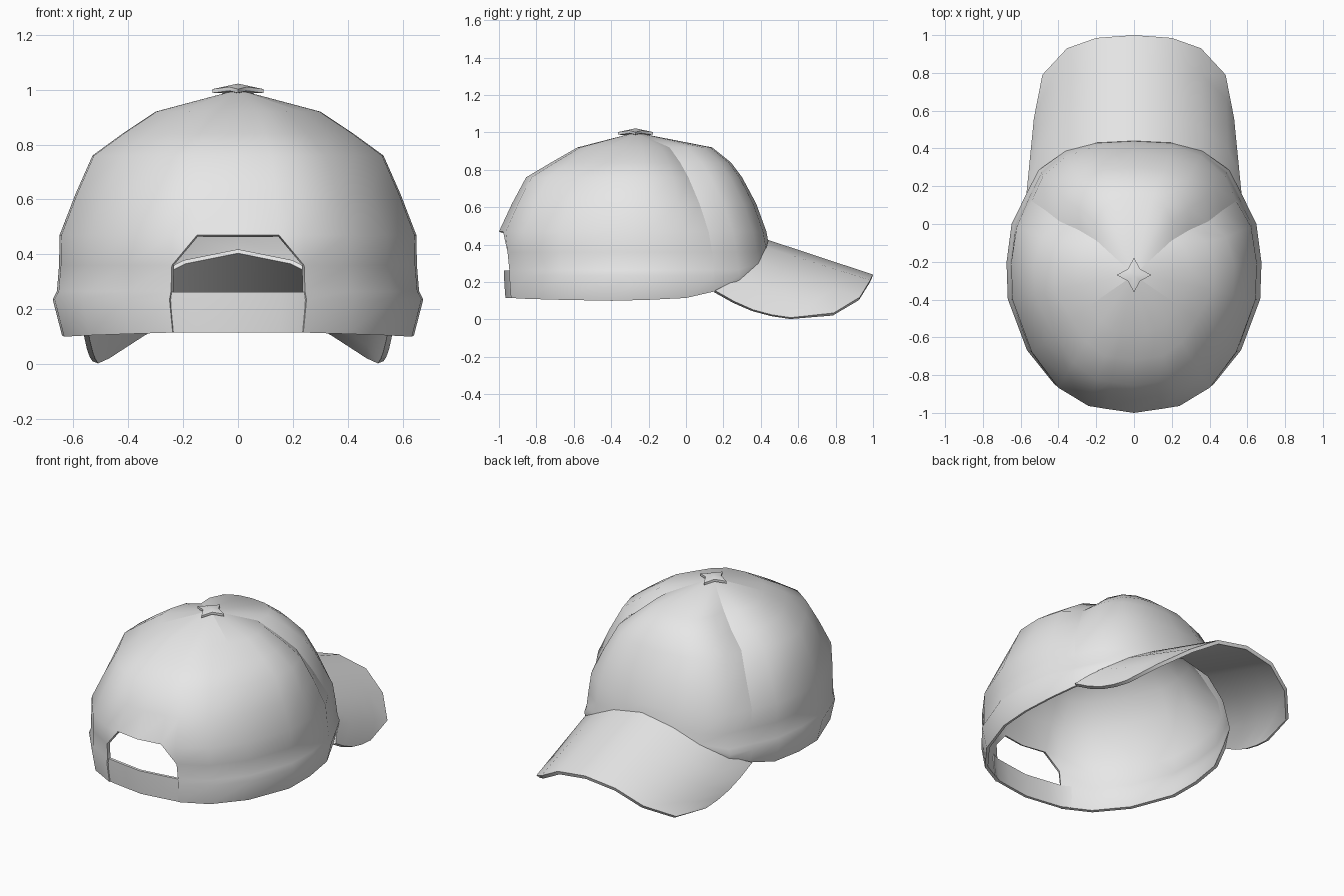
import bpy, bmesh, math
from mathutils import Vector

if "Cube" in bpy.data.objects:
    bpy.data.objects.remove(bpy.data.objects["Cube"])

fabric = bpy.data.materials.new("light grey fabric")
fabric.use_nodes = True
grey = (0.8, 0.8, 0.8, 1)
fabric.diffuse_color = grey
fabric.node_tree.nodes["Principled BSDF"].inputs["Base Color"].default_value = grey


def finish(bm, name, thickness=0, angle=50):
    """Turn a bmesh into a thick, smooth shaded fabric part."""
    bmesh.ops.remove_doubles(bm, verts=bm.verts, dist=0.0005)
    bmesh.ops.dissolve_degenerate(bm, edges=bm.edges, dist=0.0001)
    mesh = bpy.data.meshes.new(name)
    bm.to_mesh(mesh)
    bm.free()
    mesh.materials.append(fabric)
    obj = bpy.data.objects.new(name, mesh)
    bpy.context.collection.objects.link(obj)
    bpy.ops.object.select_all(action='DESELECT')
    bpy.context.view_layer.objects.active = obj
    obj.select_set(True)
    if thickness:
        mod = obj.modifiers.new("thickness", 'SOLIDIFY')
        mod.thickness, mod.offset = thickness, -1
        bpy.ops.object.modifier_apply(modifier=mod.name)
    bpy.ops.object.shade_smooth_by_angle(angle=math.radians(angle))
    return obj


# Crown profile: height, half width, depth to back, depth to front, seam sink
CENTRE = -0.27
RINGS = [(0.10, 0.64, 0.70, 0.74, 0), (0.235, 0.675, 0.71, 0.74, 0),
         (0.265, 0.66, 0.71, 0.735, 0), (0.36, 0.652, 0.72, 0.72, 0),
         (0.47, 0.65, 0.73, 0.70, 0.02), (0.62, 0.592, 0.66, 0.645, 0.07),
         (0.76, 0.53, 0.585, 0.57, 0.13), (0.84, 0.42, 0.45, 0.51, 0.18),
         (0.92, 0.30, 0.31, 0.41, 0.22), (1.0, 0, 0, 0, 0)]

# Plan outline, back to front: unit x, unit y, lower edge height, sink weight
HALF = [(0.23, -0.97, 0.115, 0), (0.37, -0.95, 0.115, 0),
        (0.62, -0.82, 0.11, 0.2), (0.84, -0.56, 0.105, 0.35),
        (0.99, -0.18, 0.1, 0), (1, 0.09, 0.105, 0),
        (0.96, 0.365, 0.115, 0.3), (0.85, 0.57, 0.15, 1),
        (0.75, 0.75, 0.21, 0.45), (0.55, 0.9, 0.30, 0.1),
        (0.31, 0.975, 0.38, 0)]
SEAM, REAR_SEAM = HALF[7], HALF[3]
OUTLINE = [(0, -1, 0.115, 0)] + HALF + [(0, 1, 0.42, 0)]
OUTLINE += [(-p[0],) + p[1:] for p in reversed(HALF)]


def on_crown(u, v, z, sink=0, scale=1):
    """Point on the crown in plan direction (u, v) at height z."""
    for low, high in zip(RINGS, RINGS[1:]):
        if z <= high[0]:
            t = max(0, (z - low[0]) / (high[0] - low[0]))
            _, w, b, f, s = [p + (q - p) * t for p, q in zip(low, high)]
            break
    scale *= 1 - sink * s
    return Vector((u * w * scale, CENTRE + v * (f if v > 0 else b) * scale, z))


# Crown with the opening above the strap left out
bm = bmesh.new()
count = len(OUTLINE)
grid = [[bm.verts.new(on_crown(u, v, max(ring[0], base) if j else base, sink))
         for j, ring in enumerate(RINGS)] for u, v, base, sink in OUTLINE]
for i in range(count):
    k = (i + 1) % count
    a, b = OUTLINE[i], OUTLINE[k]
    widest = max(abs(a[0]), abs(b[0]))
    back = a[1] < -0.94 and b[1] < -0.94
    for j in range(len(RINGS) - 1):
        quad = [grid[i][j], grid[k][j], grid[k][j + 1], grid[i][j + 1]]
        if back and j < 3:
            continue
        if back and j == 3:
            if widest < 0.3:
                continue
            # slanted upper corner of the opening
            quad.pop(0 if abs(a[0]) < abs(b[0]) else 1)
        bm.faces.new(quad)
# panel seams
for i, point in enumerate(OUTLINE):
    side = (abs(point[0]), point[1])
    first = 0 if side == SEAM[:2] else 8 if side == REAR_SEAM[:2] else 99
    for j in range(first, len(RINGS) - 1):
        edge = bm.edges.get((grid[i][j], grid[i][j + 1]))
        if edge:
            edge.smooth = False
for vert in [v for v in bm.verts if not v.link_faces]:
    bm.verts.remove(vert)
finish(bm, "crown", 0.018, 75)

# Adjusting strap, tucked just inside the crown
bm = bmesh.new()
strap = [p[:2] for p in HALF[:2]] + [(0.45, -0.91)]
strap = [(-u, v) for u, v in reversed(strap)] + [(0, -1)] + strap
rows = [[bm.verts.new(on_crown(u, v, z, 0, 0.992)) for u, v in strap]
        for z in (0.115, 0.19, 0.262)]
for low, high in zip(rows, rows[1:]):
    for i in range(len(strap) - 1):
        bm.faces.new((low[i], low[i + 1], high[i + 1], high[i]))
finish(bm, "strap", 0.016)

# Brim lofted from the crown joint to the outer edge
inner = [(0, 0.44, 0.425), (0.2, 0.43, 0.385), (0.36, 0.375, 0.305),
         (0.5, 0.275, 0.215), (0.57, 0.155, 0.155)]
outer = [(0, 1.0, 0.24), (0.2, 0.985, 0.21), (0.355, 0.93, 0.12),
         (0.485, 0.79, 0.035), (0.53, 0.56, 0.01)]


def both_sides(points):
    return [(-x, y, z) for x, y, z in points[:0:-1]] + points


bm = bmesh.new()
steps = 4
rows = []
for s in range(steps + 1):
    t = s / steps
    row = []
    for p, q in zip(both_sides(inner), both_sides(outer)):
        co = Vector(p).lerp(Vector(q), t)
        if abs(p[0]) > 0.55:
            co.z -= 0.03 * math.sin(math.pi * t)
        row.append(bm.verts.new(co))
    rows.append(row)
for near, far in zip(rows, rows[1:]):
    for i in range(len(near) - 1):
        bm.faces.new((near[i], near[i + 1], far[i + 1], far[i]))
bmesh.ops.recalc_face_normals(bm, faces=bm.faces)
if sum(f.normal.z for f in bm.faces) < 0:
    bmesh.ops.reverse_faces(bm, faces=bm.faces)
finish(bm, "brim", 0.022)

# Four pointed button on the top
bm = bmesh.new()
tip = bm.verts.new((0, CENTRE, 1.022))
under = bm.verts.new((0, CENTRE, 0.985))
upper, lower = [], []
for i in range(8):
    a = i * math.pi / 4
    r = 0.045 if i % 2 else 0.093
    x, y = r * math.cos(a), CENTRE + r * math.sin(a)
    z = 1.01 if i % 2 else 1.002
    upper.append(bm.verts.new((x, y, z)))
    lower.append(bm.verts.new((x, y, z - 0.014)))
for i in range(8):
    k = (i + 1) % 8
    bm.faces.new((upper[i], upper[k], tip))
    bm.faces.new((lower[k], lower[i], under))
    bm.faces.new((lower[i], lower[k], upper[k], upper[i]))
finish(bm, "button")
